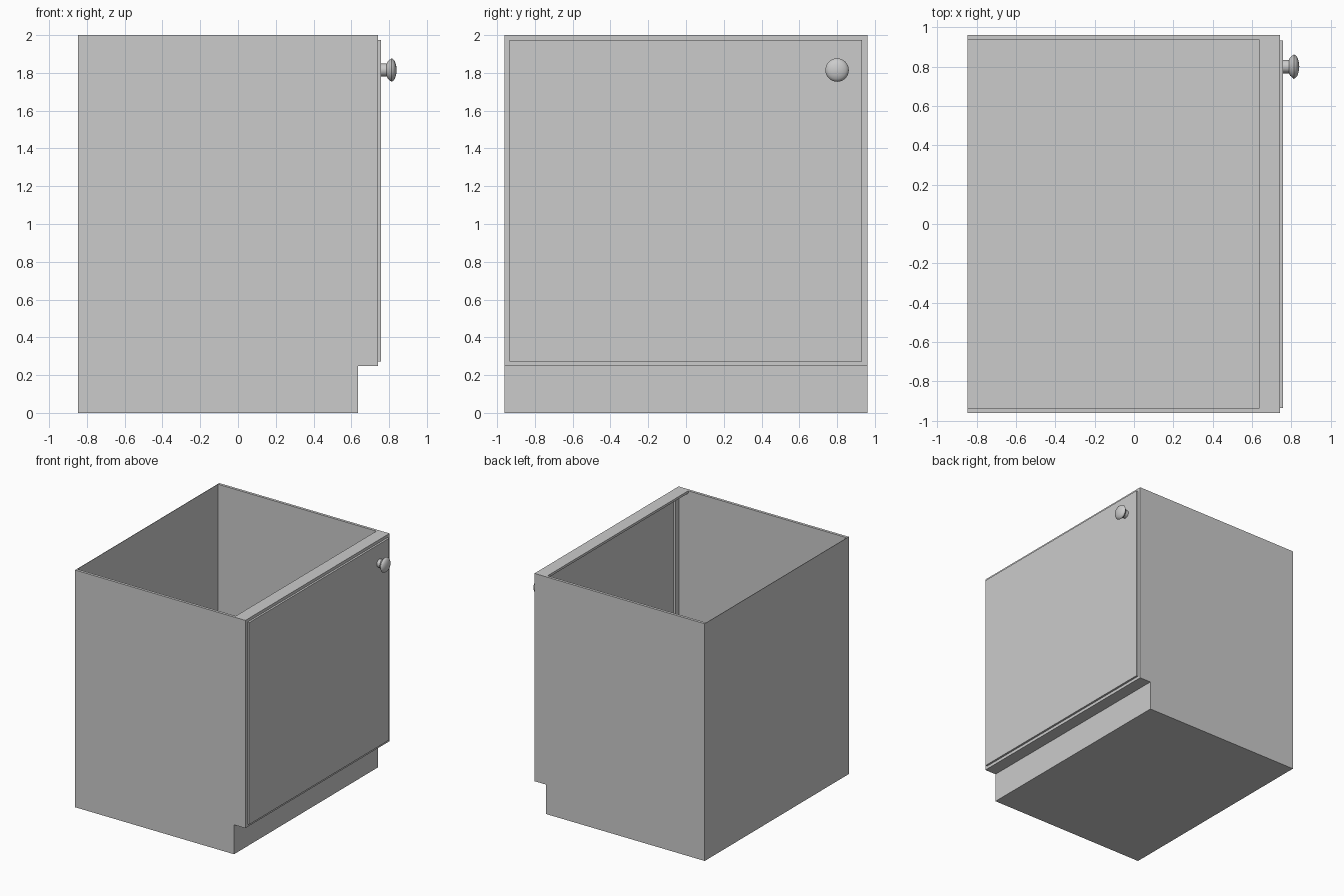
import bpy, bmesh, math
from mathutils import Matrix, Vector

if "Cube" in bpy.data.objects:
    bpy.data.objects.remove(bpy.data.objects["Cube"])


def finish(name, bm):
    bmesh.ops.recalc_face_normals(bm, faces=bm.faces)
    mesh = bpy.data.meshes.new(name)
    bm.to_mesh(mesh)
    bm.free()
    obj = bpy.data.objects.new(name, mesh)
    bpy.context.collection.objects.link(obj)
    return obj


def box(name, x, y, z):
    bm = bmesh.new()
    bmesh.ops.create_cube(bm, size=1)
    for v in bm.verts:
        v.co = [lo + (c + 0.5) * (hi - lo) for c, (lo, hi) in zip(v.co, (x, y, z))]
    return finish(name, bm)


def extrude_y(name, profile, half):
    bm = bmesh.new()
    face = bm.faces.new([bm.verts.new((x, -half, z)) for x, z in profile])
    ext = bmesh.ops.extrude_face_region(bm, geom=[face])["geom"]
    verts = [g for g in ext if isinstance(g, bmesh.types.BMVert)]
    bmesh.ops.translate(bm, verts=verts, vec=(0, 2 * half, 0))
    return finish(name, bm)


def select_only(obj):
    bpy.ops.object.select_all(action='DESELECT')
    obj.select_set(True)
    bpy.context.view_layer.objects.active = obj


def cut(obj, x, y, z):
    cutter = box("cutter", x, y, z)
    cutter.hide_render = True
    mod = obj.modifiers.new("cut", 'BOOLEAN')
    mod.operation, mod.solver, mod.object = 'DIFFERENCE', 'EXACT', cutter
    select_only(obj)
    bpy.ops.object.modifier_apply(modifier=mod.name)
    bpy.data.objects.remove(cutter)


BACK, FRONT, TOE = -0.847, 0.741, 0.635
INNER = 0.937

# Cabinet body with recessed toe kick
body = extrude_y("cabinet_body", [(BACK, 0), (TOE, 0), (TOE, 0.248),
                                  (FRONT, 0.248), (FRONT, 2), (BACK, 2)], 0.96)
# Open interior, leaving thin sides and back
cut(body, (BACK + 0.004, TOE), (-INNER, INNER), (0.27, 2.1))
# Hollow under the top stretcher, leaving the face frame
cut(body, (0.55, 0.72), (-INNER, INNER), (0.27, 1.98))
# Door opening in the face frame
cut(body, (0.70, 0.80), (-0.89, 0.89), (0.31, 1.93))

# Flat slab door
box("door", (FRONT, 0.758), (-0.935, 0.932), (0.273, 1.975))

# Turned door knob: (radius, distance from the door)
profile = [(0, 0), (0.034, 0), (0.034, 0.03), (0.046, 0.036), (0.062, 0.055),
           (0.058, 0.064), (0.047, 0.073), (0.030, 0.079), (0.014, 0.082), (0, 0.083)]
bm = bmesh.new()
pts = [bm.verts.new((d, r, 0)) for r, d in profile]
edges = [bm.edges.new(pair) for pair in zip(pts, pts[1:])]
bmesh.ops.spin(bm, geom=pts + edges, cent=(0, 0, 0), axis=(1, 0, 0),
               angle=2 * math.pi, steps=32)
bmesh.ops.remove_doubles(bm, verts=bm.verts, dist=0.0005)
bmesh.ops.translate(bm, verts=bm.verts, vec=(0.757, 0.80, 1.815))
knob = finish("door_knob", bm)
select_only(knob)
bpy.ops.object.shade_smooth_by_angle(angle=math.radians(35))
